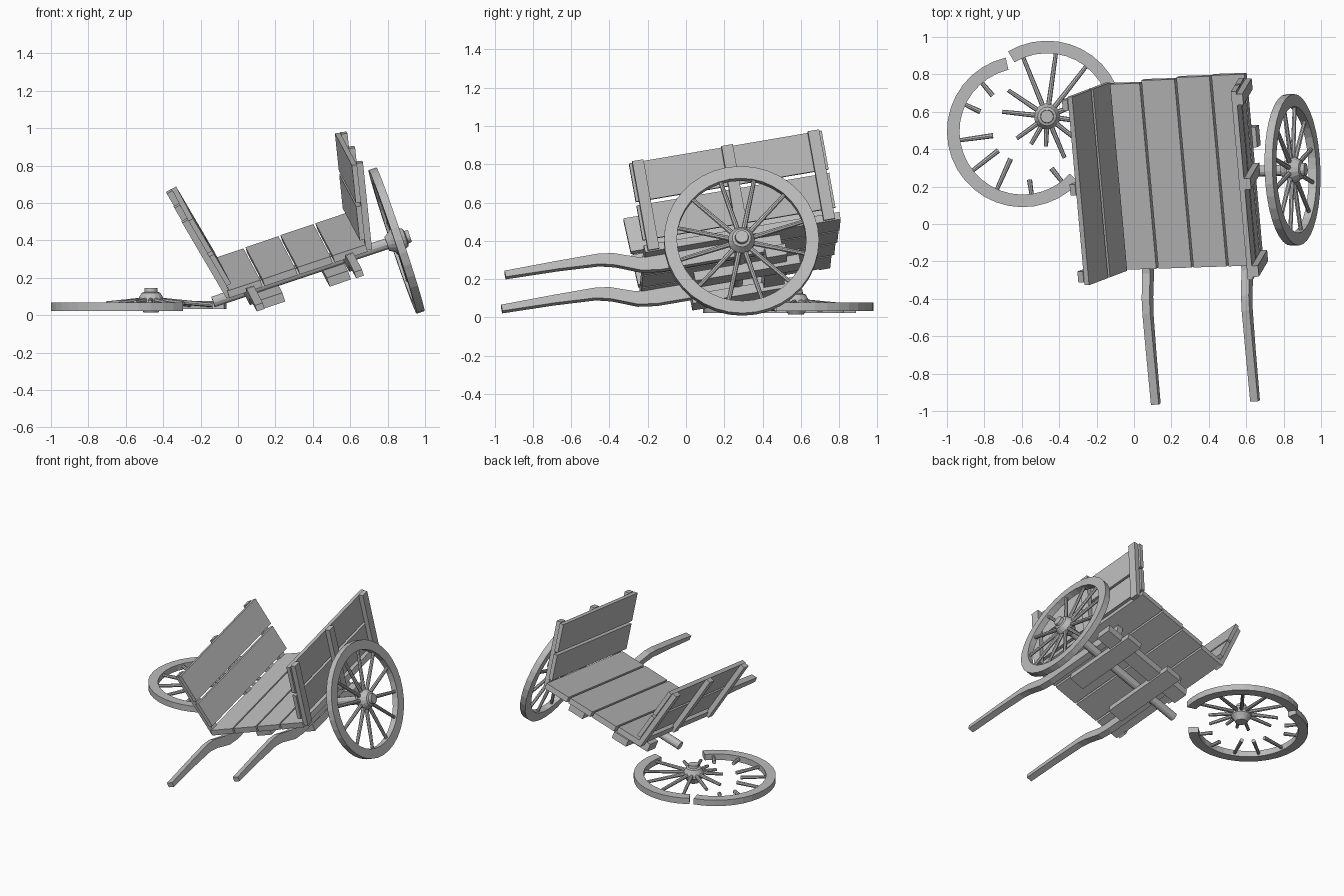
import bpy, bmesh
from math import radians, sin, cos, tau
from mathutils import Matrix, Vector

if "Cube" in bpy.data.objects:
    bpy.data.objects.remove(bpy.data.objects["Cube"])

wood = bpy.data.materials.new("grey_wood")
wood.use_nodes = True
GREY = (0.5, 0.5, 0.5, 1)
wood.diffuse_color = GREY
wood.node_tree.nodes["Principled BSDF"].inputs["Base Color"].default_value = GREY

T = Matrix.Translation


def finish(name, bm, matrix):
    bm.transform(matrix)
    bmesh.ops.recalc_face_normals(bm, faces=bm.faces)
    mesh = bpy.data.meshes.new(name)
    bm.to_mesh(mesh)
    bm.free()
    mesh.materials.append(wood)
    ob = bpy.data.objects.new(name, mesh)
    bpy.context.collection.objects.link(ob)
    return ob


def box(name, matrix, x, y, z):
    """Box given by its (min, max) range on each axis."""
    bm = bmesh.new()
    bmesh.ops.create_cube(bm, size=1)
    for v in bm.verts:
        v.co = [r[0] if c < 0 else r[1] for c, r in zip(v.co, (x, y, z))]
    return finish(name, bm, matrix)


def loft(bm, rings, closed=False):
    """Join rings of points into a tube, with end caps unless closed."""
    rows = [[bm.verts.new(p) for p in ring] for ring in rings]
    n = len(rows[0])
    pairs = list(zip(rows, rows[1:])) + ([(rows[-1], rows[0])] if closed else [])
    for a, b in pairs:
        for i in range(n):
            j = (i + 1) % n
            bm.faces.new((a[i], a[j], b[j], b[i]))
    if not closed:
        bm.faces.new(rows[0])
        bm.faces.new(rows[-1])


def rod(bm, p, q, r0, r1, sides=8):
    p, q = Vector(p), Vector(q)
    turn = (q - p).to_track_quat('Z', 'Y')
    ring = [Vector((cos(i * tau / sides), sin(i * tau / sides), 0)) for i in range(sides)]
    loft(bm, [[p + turn @ (c * r0) for c in ring], [q + turn @ (c * r1) for c in ring]])


# Wheel parts, lying in the local xy plane
R_OUT, R_IN, HALF = 0.405, 0.338, 0.022


def rim(name, matrix, start, end):
    full = end - start >= 360
    steps = max(3, round((end - start) / 10))
    rings = []
    for i in range(steps if full else steps + 1):
        a = radians(start + (end - start) * i / steps)
        rings.append([(r * cos(a), r * sin(a), z) for r, z in
                      ((R_IN, -HALF), (R_OUT, -HALF), (R_OUT, HALF), (R_IN, HALF))])
    bm = bmesh.new()
    loft(bm, rings, full)
    finish(name, bm, matrix)


def spokes(name, matrix, parts, lift=0.0):
    """Each part is (angle, inner radius, outer radius)."""
    bm = bmesh.new()
    for deg, r0, r1 in parts:
        a = radians(deg)
        ends = [(r * cos(a), r * sin(a), lift * (1 - r / R_IN)) for r in (r0, r1)]
        rod(bm, ends[0], ends[1], 0.014, 0.011)
    finish(name, bm, matrix)


def hub(name, matrix):
    profile = ((0.04, -0.055), (0.055, -0.03), (0.07, -0.01),
               (0.07, 0.015), (0.05, 0.05), (0.036, 0.055), (0.034, 0.075))
    bm = bmesh.new()
    loft(bm, [[(r * cos(i * tau / 16), r * sin(i * tau / 16), z) for i in range(16)]
              for r, z in profile])
    finish(name, bm, matrix)


# Tilted frame of the cart: origin at the middle of the floor's upper face
back = Vector((-0.09, 1, 0.17)).normalized()
side = Vector((1, 0.033, 0.335))
side = (side - back * side.dot(back)).normalized()
up = side.cross(back)
cart = T((0.271, 0.278, 0.342)) @ Matrix((side, back, up)).transposed().to_4x4()

# Floor planks
for i, tail in enumerate((0.49, 0.505, 0.515, 0.52)):
    x = -0.395 + i * 0.198
    box(f"floor_plank_{i + 1}", cart, (x, x + 0.186), (-0.52, tail), (-0.04, 0))

# Leaning side panels: two boards and three outer posts each
for s, label in ((1, "left"), (-1, "right")):
    panel = cart @ T((s * 0.37, 0, 0)) @ Matrix.Rotation(s * radians(12), 4, 'Y')
    for part, z in (("lower", (0.03, 0.215)), ("upper", (0.235, 0.44))):
        box(f"{label}_{part}_board", panel, (-0.014, 0.014), (-0.52, 0.505), z)
    for i, y in enumerate((-0.475, 0, 0.46)):
        x = sorted((s * 0.014, s * 0.048))
        box(f"{label}_post_{i + 1}", panel, x, (y - 0.03, y + 0.03), (-0.03, 0.445))

# Curved pulling shafts: (along, height, half height)
shaft_path = ((-1.255, 0, 0.017), (-0.98, 0, 0.022), (-0.76, -0.005, 0.028),
              (-0.68, -0.02, 0.033), (-0.55, -0.07, 0.036), (-0.45, -0.08, 0.04),
              (0.2, -0.08, 0.04))
for s, label in ((1, "left"), (-1, "right")):
    bm = bmesh.new()
    loft(bm, [[(s * 0.28 + dx * 0.022, y, z + dz * h)
               for dx, dz in ((-1, -1), (1, -1), (1, 1), (-1, 1))]
              for y, z, h in shaft_path])
    finish(f"{label}_shaft", bm, cart)

# Undercarriage: cross beam, two bearer boards and the axle
box("cross_beam", cart, (-0.36, 0.38), (0.1, 0.21), (-0.18, -0.12))
for x, label in ((0.2, "left"), (-0.17, "right")):
    box(f"{label}_bearer", cart, (x - 0.06, x + 0.06), (-0.28, 0.28), (-0.2, -0.15))
bm = bmesh.new()
rod(bm, (-0.47, -0.03, -0.125), (0.56, -0.03, -0.125), 0.03, 0.03, 12)
finish("axle", bm, cart)

# Whole wheel on the axle
wheel = cart @ T((0.565, -0.03, -0.125)) @ Matrix.Rotation(radians(90), 4, 'Y')
rim("whole_wheel_rim", wheel, 0, 360)
spokes("whole_wheel_spokes", wheel, [(i * 30 + 8, 0.04, 0.35) for i in range(12)])
hub("whole_wheel_hub", wheel)

# Broken wheel on the ground: the half that keeps its hub
half = T((-0.465, 0.575, 0.055))
rim("broken_rim_with_hub", half, -15, 121)
spokes("broken_wheel_spokes", half,
       [(a, 0.04, 0.35) for a in (-8, 22, 52, 82, 112)]
       + [(146, 0.04, 0.25), (174, 0.04, 0.24), (216, 0.04, 0.2), (240, 0.04, 0.17),
          (268, 0.04, 0.16), (293, 0.04, 0.24), (322, 0.04, 0.22)], 0.03)
hub("broken_wheel_hub", half @ T((0, 0, 0.015)))

# Loose part of the rim with spoke stubs
loose = T((-0.595, 0.495, 0.045))
rim("loose_rim", loose, 103, 318)
spokes("loose_spoke_stubs", loose,
       [(130, 0.25, 0.35), (155, 0.25, 0.35), (188, 0.16, 0.35), (218, 0.165, 0.35),
        (246, 0.16, 0.35), (278, 0.26, 0.35), (308, 0.25, 0.35)])
